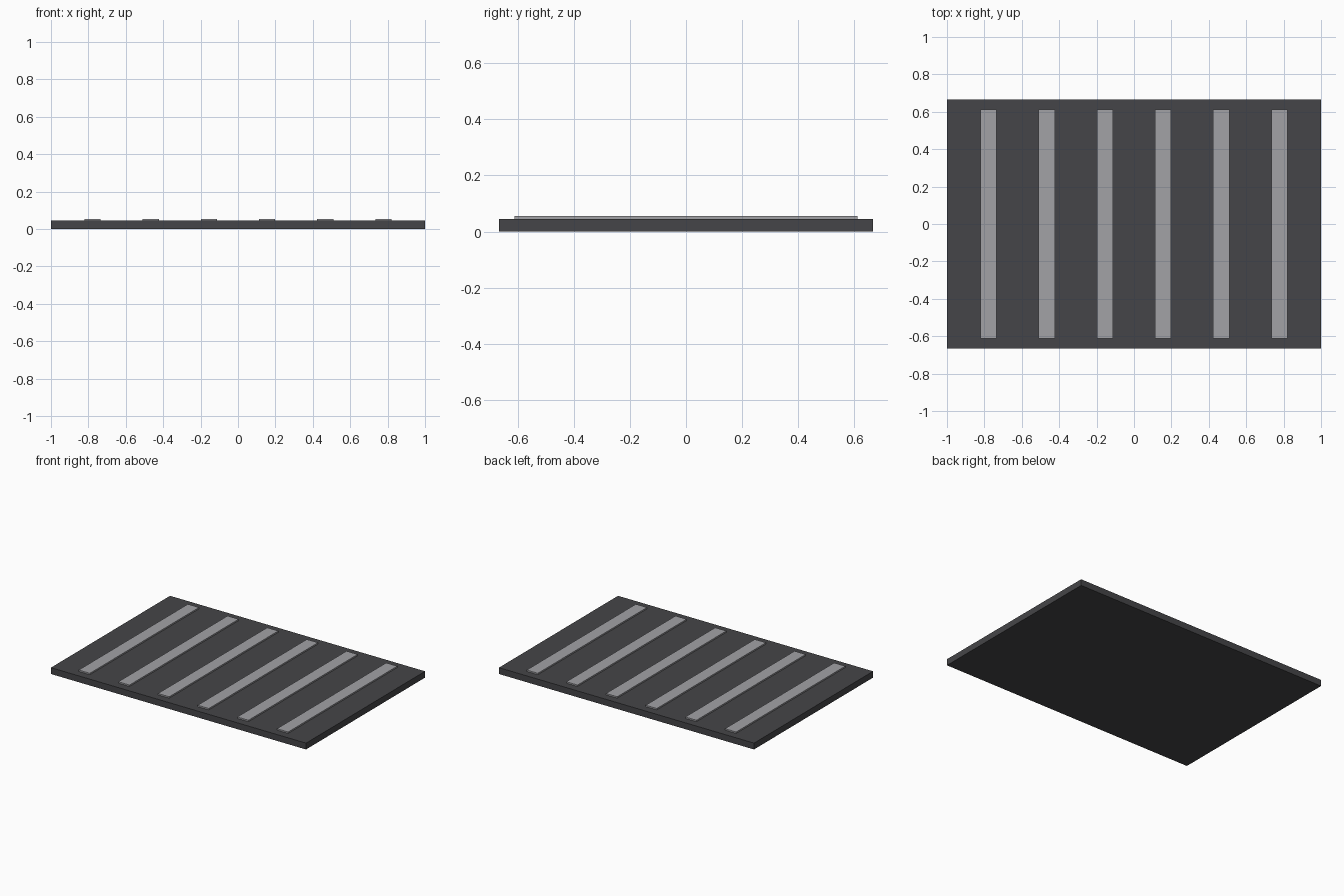
import bpy

if "Cube" in bpy.data.objects:
    bpy.data.objects.remove(bpy.data.objects["Cube"])


def material(name, colour):
    m = bpy.data.materials.new(name)
    m.diffuse_color = (*colour, 1.0)
    m.use_nodes = True
    m.node_tree.nodes["Principled BSDF"].inputs["Base Color"].default_value = m.diffuse_color
    return m


def box(name, x, y, z0, z1, width, depth, mat):
    bpy.ops.mesh.primitive_cube_add(size=1, location=(x, y, (z0 + z1) / 2))
    ob = bpy.context.object
    ob.name = name
    ob.scale = (width, depth, z1 - z0)
    bpy.ops.object.transform_apply(location=False, rotation=False, scale=True)
    ob.data.materials.append(mat)
    return ob


asphalt = material("dark_asphalt", (0.06, 0.06, 0.065))
paint = material("pale_paint", (0.36, 0.36, 0.38))

# Road slab
SLAB_TOP = 0.045
box("road_slab", 0, 0, 0, SLAB_TOP, 2.0, 1.333, asphalt)

# Six raised crossing stripes, evenly spaced
STEP = 0.311
for i in range(6):
    box(f"crossing_stripe_{i + 1}", (i - 2.5) * STEP, 0,
        SLAB_TOP, 0.055, 0.087, 1.222, paint)
